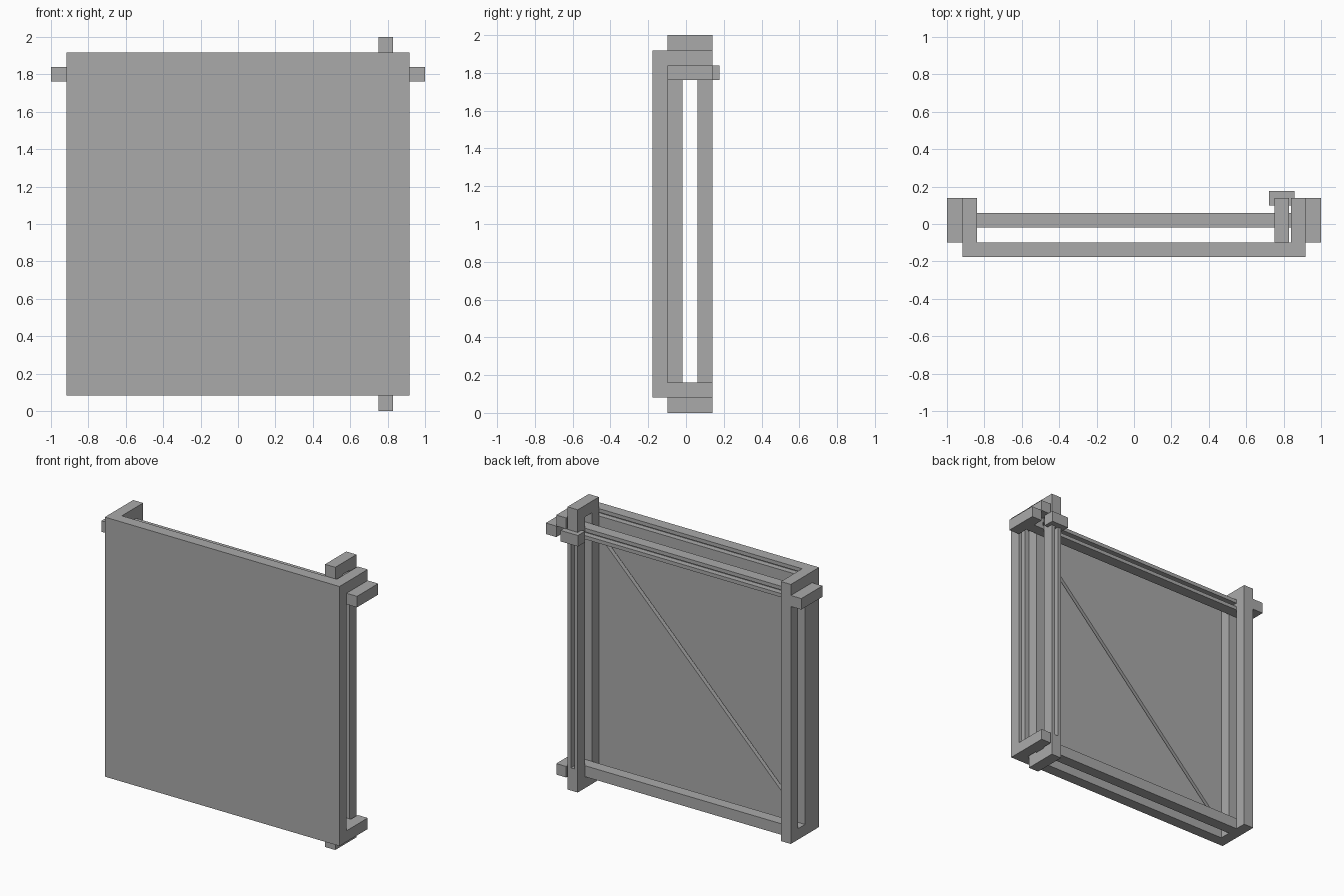
import bpy
import math

if "Cube" in bpy.data.objects:
    bpy.data.objects.remove(bpy.data.objects["Cube"])

grey = bpy.data.materials.new("plain grey")
grey.diffuse_color = (0.4, 0.4, 0.4, 1)
grey.use_nodes = True
grey.node_tree.nodes["Principled BSDF"].inputs["Base Color"].default_value = grey.diffuse_color

# Shared levels across the depth and along the outer edges
Y0, Y1, Y2, Y3, Y4 = -0.177, -0.098, -0.019, 0.06, 0.139
IN, OUT = 0.84, 0.918
ZB0, ZB1, ZT0, ZT1 = 0.082, 0.16, 1.84, 1.918
ZL = 1.762
PX0, PX1 = 0.75, 0.83
G = 0.013   # half width of a groove
D = 0.04    # depth of a groove


def box(name, x0, x1, y0, y1, z0, z1):
    bpy.ops.mesh.primitive_cube_add(
        size=1, location=((x0 + x1) / 2, (y0 + y1) / 2, (z0 + z1) / 2))
    ob = bpy.context.object
    ob.name = name
    ob.scale = (x1 - x0, y1 - y0, z1 - z0)
    bpy.ops.object.transform_apply(location=False, rotation=False, scale=True)
    ob.data.materials.append(grey)
    return ob


def groove(target, x, y, z, length, angle=0.0):
    """Cut a thin groove into a back face at depth y, turned in the xz plane."""
    h = length / 2
    cut = box("groove_cutter", -h, h, -D, D, -G, G)
    cut.location = (x, y, z)
    cut.rotation_euler = (0, -angle, 0)
    bpy.context.view_layer.update()
    bpy.context.view_layer.objects.active = target
    mod = target.modifiers.new("groove", 'BOOLEAN')
    mod.operation = 'DIFFERENCE'
    mod.solver = 'EXACT'
    mod.object = cut
    bpy.ops.object.modifier_apply(modifier=mod.name)
    bpy.data.objects.remove(cut)


# Front panel with a diagonal groove and border grooves on its back
panel = box("front_panel", -OUT, OUT, Y0, Y1, ZB0, ZT1)
groove(panel, 0, Y1, 1.0, 1.68 * math.sqrt(2), math.pi / 4)
groove(panel, 0, Y1, (ZT0 + ZT1) / 2, 2 * IN)
groove(panel, (IN + OUT) / 2, Y1, 1.0, 2 * IN, math.pi / 2)

# Corner brackets reaching back from the panel
for side, a, b in (("left", -OUT, -IN), ("right", IN, OUT)):
    for level, z0, z1 in (("bottom", ZB0, ZB1), ("top", ZT0, ZT1)):
        box(f"{level}_{side}_bracket", a, b, Y1, Y4, z0, z1)

# Left side uprights, leaving a slot between them
box("left_front_upright", -OUT, -IN, Y1, Y2, ZB1, ZT0)
box("left_back_upright", -OUT, -IN, Y3, Y4, ZB1, ZT0)

# Bottom rail
box("bottom_rail", -IN, IN, Y2, Y3, ZB0, ZB1)

# Horizontal sliding bar with a cross piece at each end
bar = box("sliding_bar", -OUT, OUT, Y2, Y3, ZL, ZT0)
groove(bar, 0, Y3, (ZL + ZT0) / 2, 2 * IN)
for side, a, b in (("left", -1, -OUT), ("right", OUT, 1)):
    box(f"{side}_bar_end", a, b, Y1, Y4, ZL, ZT0)

# Upright double post with caps above and below
box("post_bottom_cap", PX0, PX1, Y1, Y4, 0, ZB0)
box("post_top_cap", PX0, PX1, Y1, Y4, ZT1, 2)
box("post_front_strut", PX0, PX1, Y1, Y2, ZB0, ZT1)
post = box("post_back_strut", PX0, PX1, Y3, Y4, ZB0, ZT1)
groove(post, (PX0 + PX1) / 2, Y4, 1.0, 1.68, math.pi / 2)

# Clasp block behind the post
box("clasp_block", 0.722, 0.858, 0.098, 0.177, ZL, ZT0)
